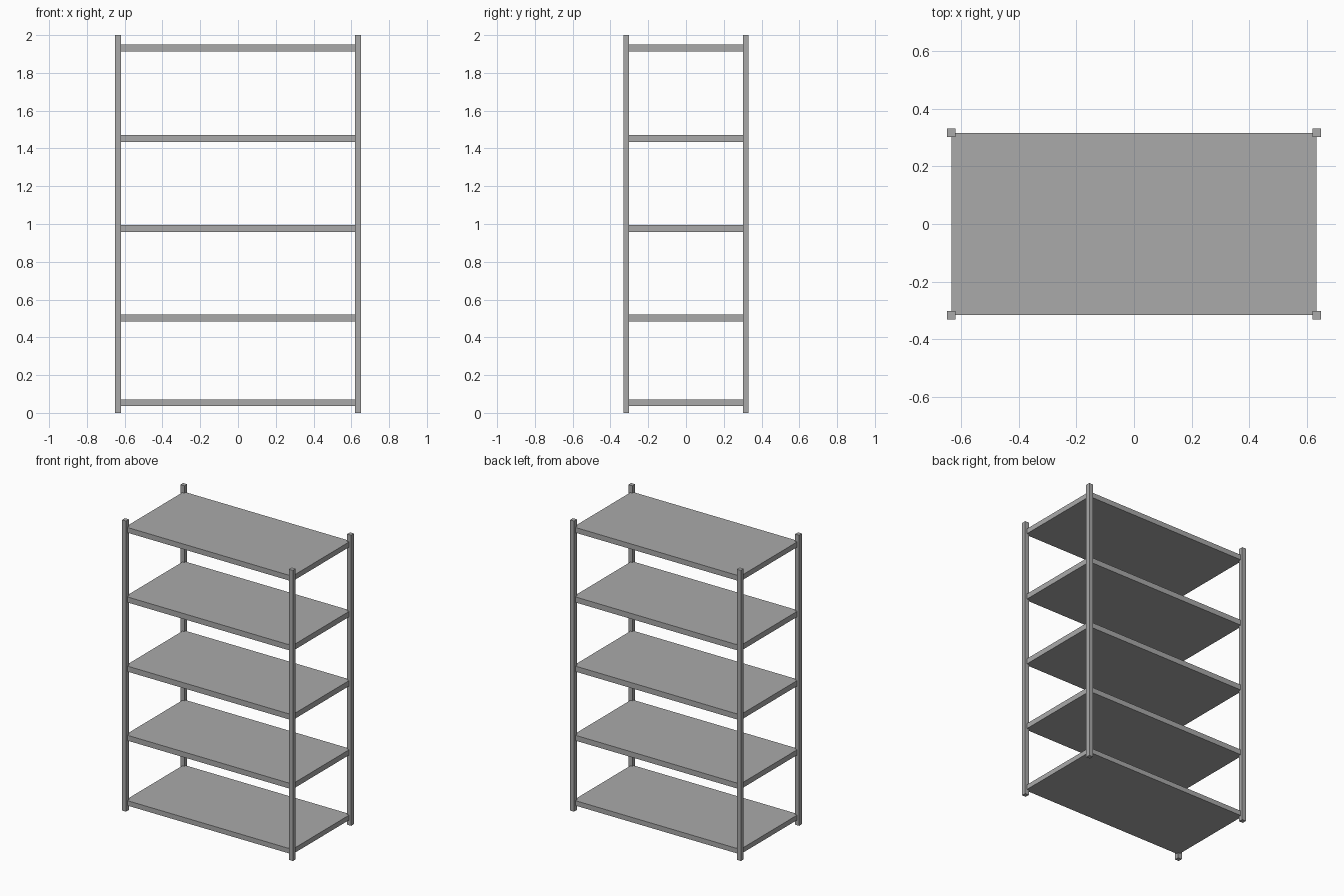
import bpy

# Remove the default cube
cube = bpy.data.objects.get("Cube")
if cube:
    bpy.data.objects.remove(cube)

# Single painted metal finish
metal = bpy.data.materials.new("grey_metal")
metal.use_nodes = True
grey = (0.4, 0.4, 0.4, 1)
metal.diffuse_color = grey
metal.node_tree.nodes["Principled BSDF"].inputs["Base Color"].default_value = grey


def box(name, centre, size):
    bpy.ops.mesh.primitive_cube_add(size=1, location=centre)
    ob = bpy.context.object
    ob.name = name
    ob.scale = size
    bpy.ops.object.transform_apply(location=False, rotation=False, scale=True)
    ob.data.materials.append(metal)
    return ob


POST_X, POST_Y, POST_W = 0.635, 0.317, 0.03
HEIGHT = 2.0

# Four corner posts
for side, sx in (("left", 1), ("right", -1)):
    for end, sy in (("front", -1), ("back", 1)):
        box(f"{end}_{side}_post", (sx * POST_X, sy * POST_Y, HEIGHT / 2),
            (POST_W, POST_W, HEIGHT))

# Five shelves reaching to the post centres: (underside, top)
levels = [(0.036, 0.07), (0.483, 0.52), (0.958, 0.996), (1.434, 1.472), (1.914, 1.95)]
for i, (low, high) in enumerate(levels, 1):
    box(f"shelf_{i}", (0, 0, (low + high) / 2),
        (POST_X * 2, POST_Y * 2, high - low))
